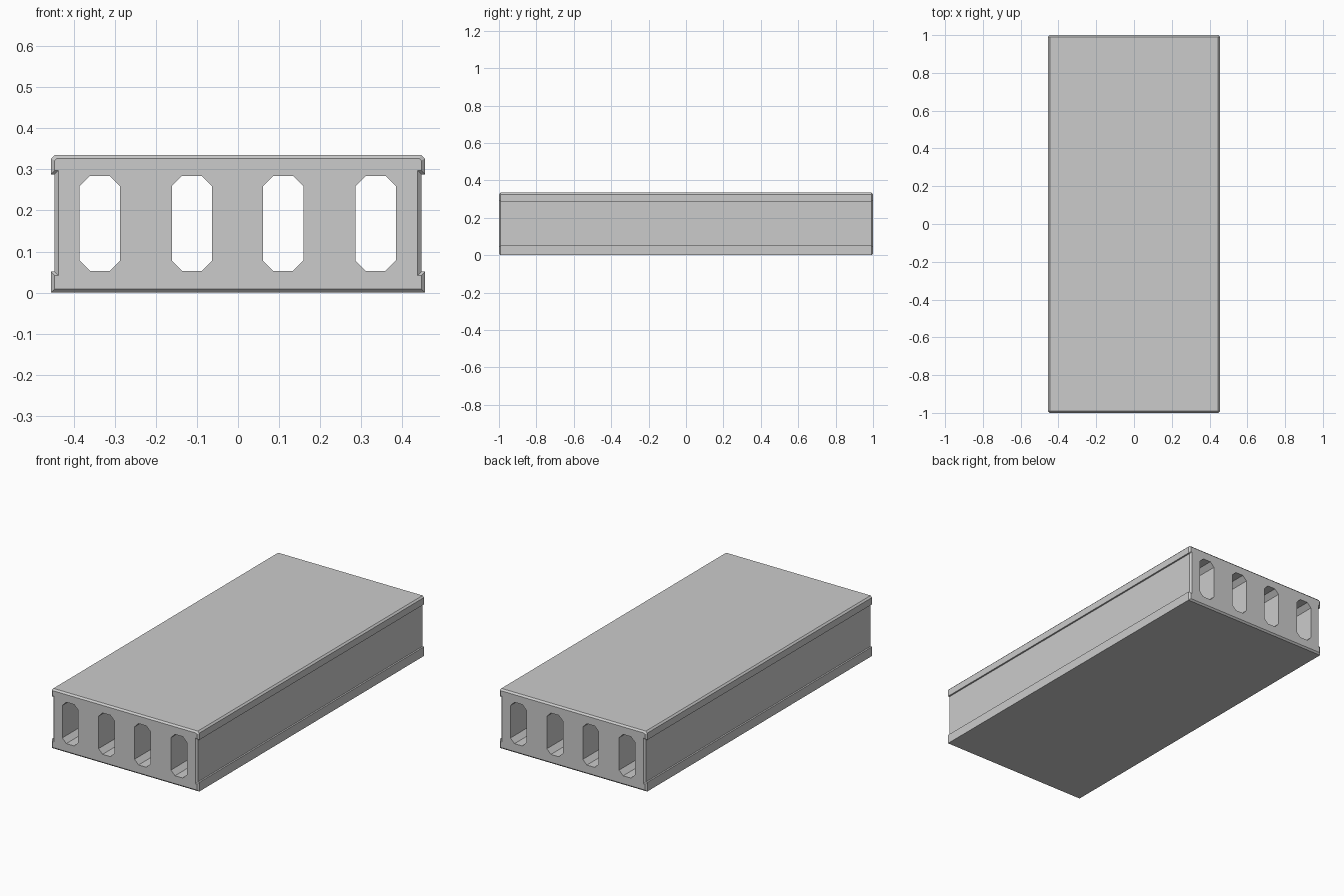
import bpy, bmesh

if "Cube" in bpy.data.objects:
    bpy.data.objects.remove(bpy.data.objects["Cube"])

HALF_LEN, BEVEL = 1.0, 0.009


def loft(name, sections):
    """Closed solid through matching (y, [(x, z), ...]) sections."""
    bm = bmesh.new()
    rings = [[bm.verts.new((x, y, z)) for x, z in pts] for y, pts in sections]
    for a, b in zip(rings, rings[1:]):
        for i in range(len(a)):
            j = (i + 1) % len(a)
            bm.faces.new((a[i], a[j], b[j], b[i]))
    bm.faces.new(rings[0])
    bm.faces.new(rings[-1])
    bmesh.ops.recalc_face_normals(bm, faces=bm.faces)
    mesh = bpy.data.meshes.new(name)
    bm.to_mesh(mesh)
    bm.free()
    obj = bpy.data.objects.new(name, mesh)
    bpy.context.collection.objects.link(obj)
    return obj


def slab_profile(b):
    """I-shaped cross-section, inset by b."""
    side = [(0.455 - b, b), (0.455 - b, 0.051 - b),
            (0.446 - b, 0.051 - b), (0.446 - b, 0.288 + b),
            (0.455 - b, 0.288 + b), (0.455 - b, 0.326 - b * 0.5),
            (0.446 - b * 0.5, 0.335 - b)]
    return side + [(-x, z) for x, z in reversed(side)]


def core_profile(cx):
    """Tall octagonal opening."""
    w, c, z0, z1 = 0.049, 0.025, 0.053, 0.284
    side = [(w - c, z0), (w, z0 + c), (w, z1 - c), (w - c, z1)]
    return [(cx + x, z) for x, z in side] + [(cx - x, z) for x, z in reversed(side)]


# Concrete slab with chamfered end faces
slab = loft("hollow_slab", [
    (-HALF_LEN, slab_profile(BEVEL)),
    (-HALF_LEN + BEVEL, slab_profile(0)),
    (HALF_LEN - BEVEL, slab_profile(0)),
    (HALF_LEN, slab_profile(BEVEL)),
])

# Four through-going hollow cores
for i, cx in enumerate((-0.336, -0.112, 0.11, 0.335)):
    pts = core_profile(cx)
    cutter = loft(f"core_cutter_{i + 1}", [(-1.1, pts), (1.1, pts)])
    cutter.hide_render = True
    cutter.hide_set(True)
    cut = slab.modifiers.new(f"core_{i + 1}", 'BOOLEAN')
    cut.operation = 'DIFFERENCE'
    cut.solver = 'EXACT'
    cut.object = cutter
